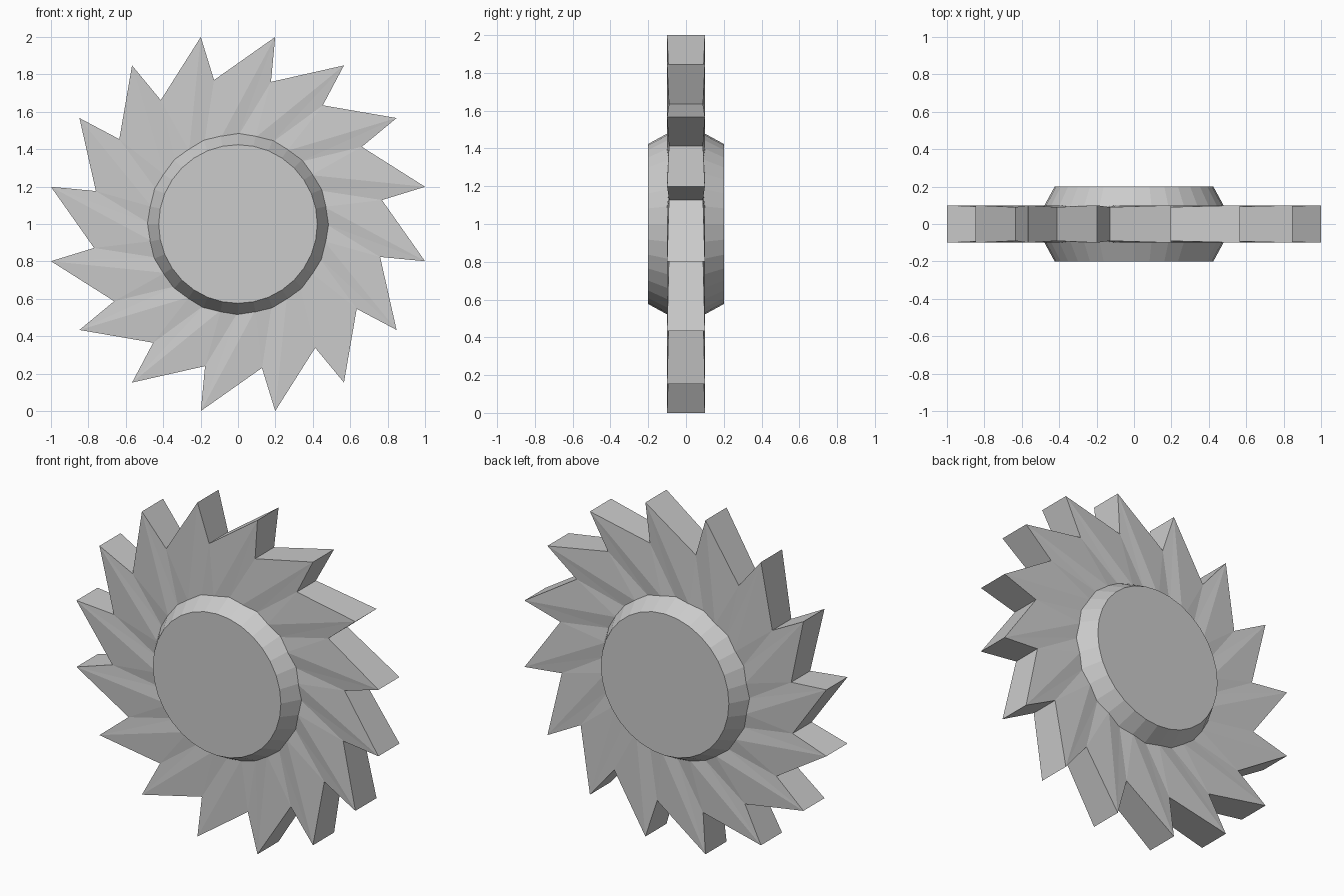
import bpy, bmesh
from math import sin, cos, radians, pi

if "Cube" in bpy.data.objects:
    bpy.data.objects.remove(bpy.data.objects["Cube"])

TEETH, STEP, CZ = 16, 22.5, 1.0


def polar(bm, r, deg, y):
    a = radians(deg)
    return bm.verts.new((r * cos(a), y, CZ + r * sin(a)))


def finish(bm, name):
    bmesh.ops.recalc_face_normals(bm, faces=bm.faces)
    me = bpy.data.meshes.new(name)
    bm.to_mesh(me)
    bm.free()
    ob = bpy.data.objects.new(name, me)
    bpy.context.collection.objects.link(ob)


# toothed wheel: slanted teeth, valleys pinched thinner, facets swirling to the hub
bm = bmesh.new()
rings = []
for s in (-1, 1):
    tip, val, ina, inb = [], [], [], []
    for k in range(TEETH):
        a = 11.25 + k * STEP
        tip.append(polar(bm, 1.0196, a, s * 0.1))
        val.append(polar(bm, 0.78, a - 1.8, s * 0.09))
        ina.append(polar(bm, 0.47, a + 22.5, s * 0.1))
        inb.append(polar(bm, 0.47, a + 11.25, s * 0.09))
    for k in range(TEETH):
        j = k - 1
        # one tooth = tip j with valleys j and k
        bm.faces.new((tip[j], val[j], inb[j]))
        bm.faces.new((tip[j], inb[j], ina[j]))
        bm.faces.new((tip[j], ina[j], val[k]))
        bm.faces.new((val[k], ina[j], inb[k]))
    bm.faces.new([v for k in range(TEETH) for v in (inb[k], ina[k])])
    rings.append((tip, val))
(t0, v0), (t1, v1) = rings
for k in range(TEETH):
    j = k - 1
    bm.faces.new((t0[k], v0[k], v1[k], t1[k]))
    bm.faces.new((v0[k], t0[j], t1[j], v1[k]))
finish(bm, "toothed_wheel")

# hub: bevelled disc on both sides
bm = bmesh.new()
loops = [[polar(bm, r, 11.25 * i, y) for i in range(32)]
         for r, y in ((0.424, -0.2), (0.484, -0.09), (0.484, 0.09), (0.424, 0.2))]
for a, b in zip(loops, loops[1:]):
    for i in range(32):
        bm.faces.new((a[i - 1], a[i], b[i], b[i - 1]))
bm.faces.new(loops[0])
bm.faces.new(loops[-1])
finish(bm, "hub")
